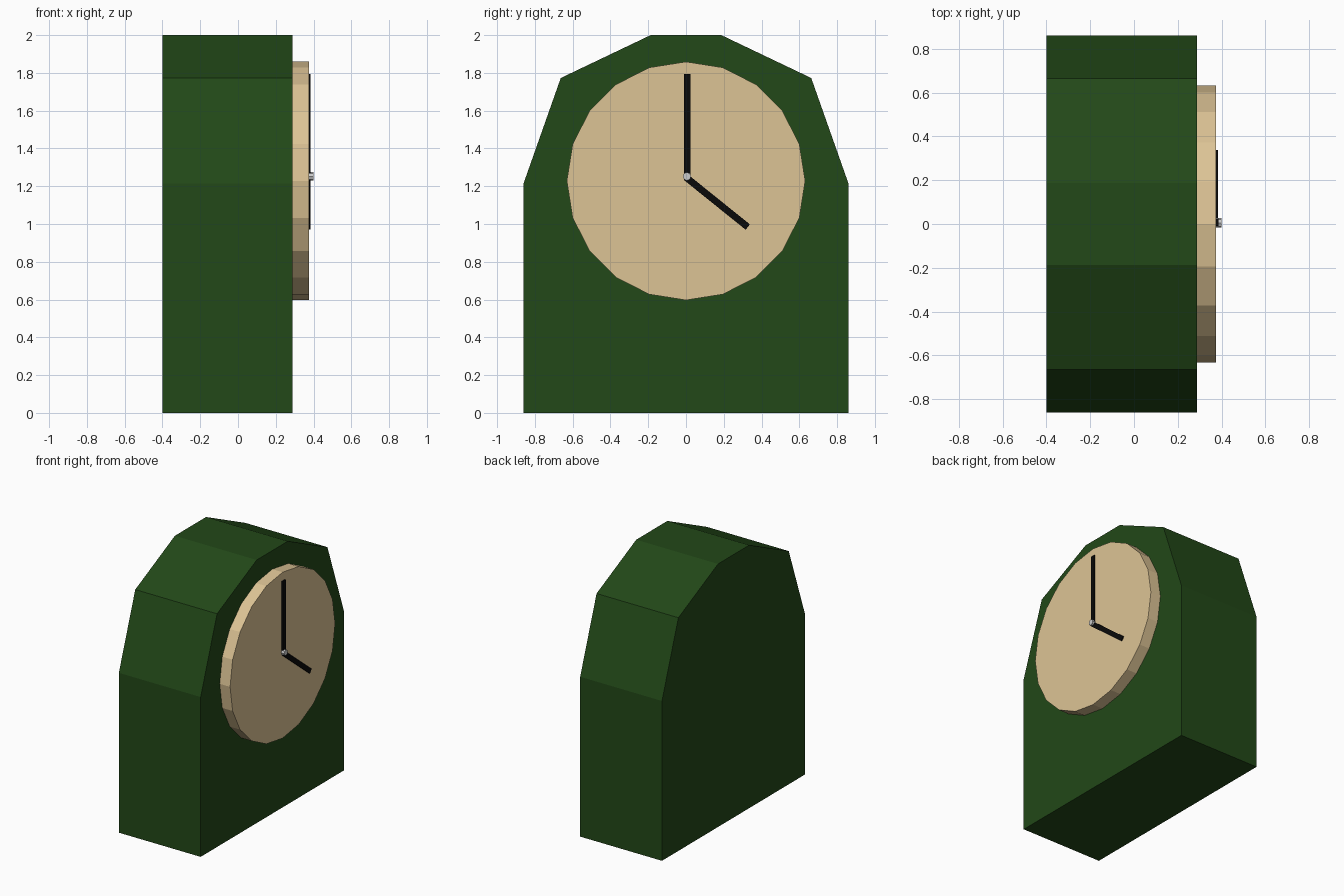
import bpy, bmesh, math

if "Cube" in bpy.data.objects:
    bpy.data.objects.remove(bpy.data.objects["Cube"])


def material(name, rgb):
    m = bpy.data.materials.new(name)
    m.diffuse_color = (*rgb, 1)
    m.use_nodes = True
    m.node_tree.nodes["Principled BSDF"].inputs["Base Color"].default_value = m.diffuse_color
    return m


def extrude_profile(name, points, x0, x1, mat=None):
    """Solid made from a (y, z) outline, extruded from x0 to x1."""
    bm = bmesh.new()
    face = bm.faces.new([bm.verts.new((x0, y, z)) for y, z in points])
    ext = bmesh.ops.extrude_face_region(bm, geom=[face], use_keep_orig=True)
    moved = [v for v in ext["geom"] if isinstance(v, bmesh.types.BMVert)]
    bmesh.ops.translate(bm, verts=moved, vec=(x1 - x0, 0, 0))
    bmesh.ops.recalc_face_normals(bm, faces=bm.faces)
    mesh = bpy.data.meshes.new(name)
    bm.to_mesh(mesh)
    bm.free()
    obj = bpy.data.objects.new(name, mesh)
    bpy.context.collection.objects.link(obj)
    if mat:
        mesh.materials.append(mat)
    return obj


def ring(cy, cz, r, n):
    return [(cy + r * math.sin(2 * math.pi * i / n),
             cz + r * math.cos(2 * math.pi * i / n)) for i in range(n)]


def bar(a, b, width):
    """Rectangle outline running from a to b."""
    dy, dz = b[0] - a[0], b[1] - a[1]
    length = math.hypot(dy, dz)
    ny, nz = -dz / length * width / 2, dy / length * width / 2
    return [(a[0] + ny, a[1] + nz), (b[0] + ny, b[1] + nz),
            (b[0] - ny, b[1] - nz), (a[0] - ny, a[1] - nz)]


green = material("green", (0.016, 0.065, 0.009))
tan = material("tan", (0.72, 0.55, 0.30))
black = material("black", (0.003, 0.003, 0.003))

# Arched case
half = [(0.86, 0), (0.86, 1.215), (0.663, 1.773), (0.187, 2.0)]
extrude_profile("case", half + [(-y, z) for y, z in reversed(half)],
                -0.40, 0.288, green)

# Round dial
extrude_profile("dial", ring(0, 1.228, 0.631, 20), 0.288, 0.375, tan)

# Hands
extrude_profile("minute_hand", bar((0.007, 1.24), (0.007, 1.795), 0.034),
                0.374, 0.385, black)
extrude_profile("hour_hand", bar((0.0, 1.247), (0.327, 0.984), 0.036),
                0.374, 0.384, black)

# Centre pin
extrude_profile("centre_pin", ring(0.005, 1.252, 0.022, 8), 0.374, 0.40)
